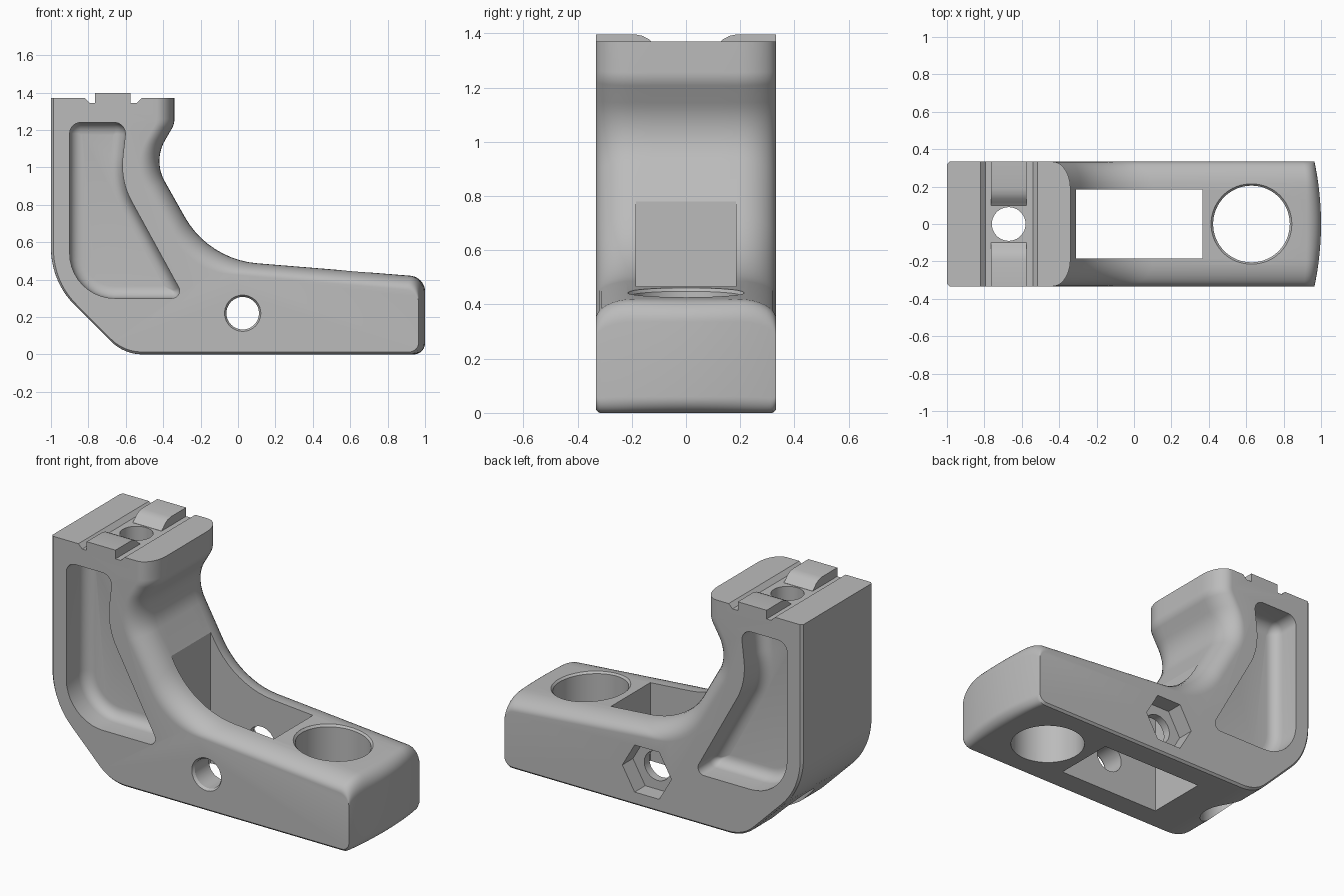
import bpy, bmesh, math
from mathutils import Vector

cube = bpy.data.objects.get("Cube")
if cube:
    bpy.data.objects.remove(cube)

grey = bpy.data.materials.new("mid_grey")
grey.use_nodes = True
grey.diffuse_color = (0.5, 0.5, 0.5, 1)
grey.node_tree.nodes["Principled BSDF"].inputs["Base Color"].default_value = (0.5, 0.5, 0.5, 1)

HALF = 0.333   # half width of the body


def rounded(corners, n=10):
    """Outline through (u, v, radius) corners, each filleted with n steps."""
    out = []
    for i, (u, v, r) in enumerate(corners):
        p = Vector((u, v))
        if r == 0:
            out.append(p)
            continue
        a = (Vector(corners[i - 1][:2]) - p).normalized()
        b = (Vector(corners[(i + 1) % len(corners)][:2]) - p).normalized()
        half = a.angle(b) / 2
        c = p + (a + b).normalized() * (r / math.sin(half))
        t = r / math.tan(half)
        v0, v1 = (p + a * t - c).normalized(), (p + b * t - c).normalized()
        out += [c + v0.slerp(v1, k / n) * r for k in range(n + 1)]
    return out


def inset(corners, d):
    """Move the sides of a counter-clockwise cornered outline inwards by d."""
    out = []
    for i, (u, v, r) in enumerate(corners):
        p = Vector((u, v))
        e0 = (p - Vector(corners[i - 1][:2])).normalized()
        e1 = (Vector(corners[(i + 1) % len(corners)][:2]) - p).normalized()
        n0, n1 = Vector((-e0.y, e0.x)), Vector((-e1.y, e1.x))
        q = p + (n0 + n1) * (d / (1 + n0.dot(n1)))
        convex = e0.x * e1.y - e0.y * e1.x > 0
        out.append((q.x, q.y, max(r - d, 0.003) if convex else r + d))
    return out


def circle(u, v, r, n=64, turn=0.0):
    return [Vector((u + r * math.cos(turn + math.tau * k / n),
                    v + r * math.sin(turn + math.tau * k / n))) for k in range(n)]


def on_y(outline, y):
    return [(p.x, y, p.y) for p in outline]


def on_z(outline, z):
    return [(p.x, p.y, z) for p in outline]


def loft(name, rings):
    """Closed skin over rings of equal length."""
    bm = bmesh.new()
    vs = [[bm.verts.new(p) for p in ring] for ring in rings]
    n = len(vs[0])
    for r0, r1 in zip(vs, vs[1:]):
        for i in range(n):
            j = (i + 1) % n
            bm.faces.new((r0[i], r0[j], r1[j], r1[i]))
    bm.faces.new(vs[0])
    bm.faces.new(vs[-1])
    bmesh.ops.recalc_face_normals(bm, faces=bm.faces)
    me = bpy.data.meshes.new(name)
    bm.to_mesh(me)
    bm.free()
    me.materials.append(grey)
    ob = bpy.data.objects.new(name, me)
    bpy.context.collection.objects.link(ob)
    return ob


def activate(ob):
    bpy.ops.object.select_all(action='DESELECT')
    ob.select_set(True)
    bpy.context.view_layer.objects.active = ob


def cut(target, rings):
    cutter = loft("cutter", rings)
    cutter.hide_render = True
    mod = target.modifiers.new("cut", 'BOOLEAN')
    mod.operation, mod.solver, mod.object = 'DIFFERENCE', 'EXACT', cutter
    activate(target)
    bpy.ops.object.modifier_apply(modifier=mod.name)
    bpy.data.objects.remove(cutter)


# Body: the outline shrinks towards both sides, rounding the front and top
middle = rounded([(-1, 1.37, 0), (-1, 0.39, 0.43), (-0.61, 0, 0.24), (1, 0, 0.06),
                  (1, 0.414, 0.085), (-0.157, 0.508, 0.49), (-0.454, 1.036, 0.22),
                  (-0.34, 1.23, 0.1), (-0.34, 1.37, 0)])
side = rounded([(-1, 1.37, 0), (-1, 0.39, 0.43), (-0.61, 0, 0.24), (0.965, 0, 0.05),
                (0.965, 0.34, 0.07), (-0.247, 0.446, 0.38), (-0.567, 1.015, 0.27),
                (-0.435, 1.24, 0.08), (-0.435, 1.37, 0)])


def clamp(f):
    return max(0, min(1, f))


def section(y):
    s = abs(y)
    bulge = 1 - math.sqrt(max(0, 1 - max(0, (s - 0.19) / (HALF - 0.19)) ** 2))
    bow = (s / HALF) ** 2
    chamfer = max(0, s - HALF + 0.013)
    ring = []
    for m, e in zip(middle, side):
        w = bulge + (bow - bulge) * clamp((m.x - 0.9) / 0.1)   # gentle bow at the tip
        x = m.x + (e.x - m.x) * w + chamfer * clamp((-0.61 - m.x) / 0.39)
        z = m.y + (e.y - m.y) * bulge + chamfer * clamp(1 - m.y / 0.39)
        ring.append((x, y, z))
    return ring


edge = [0.19 + (HALF - 0.19) * math.sin(math.radians(a)) for a in (0, 12, 24, 36, 48, 58, 66, 74, 82, 90)]
half = [0.06, 0.125] + edge
body = loft("grip_body", [section(y) for y in [-y for y in reversed(half)] + [0] + half])

# Side pockets with a filleted floor
pocket = [(-0.9, 1.24, 0.06), (-0.9, 0.3, 0.24), (-0.285, 0.3, 0.04),
          (-0.63, 0.93, 0.4), (-0.595, 1.24, 0.06)]
FILLET = 0.065
for s in (-1, 1):
    rings = [on_y(rounded(pocket), s * 0.4)]
    for k in range(7):
        a = math.radians(15 * k)
        rings.append(on_y(rounded(inset(pocket, FILLET * (1 - math.cos(a)))),
                          s * (0.218 - FILLET * math.sin(a))))
    cut(body, rings)

# Rectangular window
window = [Vector(p) for p in ((-0.31, -0.185), (0.365, -0.185), (0.365, 0.185), (-0.31, 0.185))]
cut(body, [on_z(window, -0.1), on_z(window, 1)])


# Large front hole, its chamfer following the sloping top
def sloped(r, lift):
    return [(p.x, p.y, 0.495 - 0.081 * p.x + lift) for p in circle(0.628, 0, r)]


cut(body, [on_z(circle(0.628, 0, 0.205), -0.1), sloped(0.205, -0.012),
           sloped(0.216, 0), sloped(0.216, 0.1)])

# Cross bolt hole and hexagonal nut recess
bolt = [(0.097, -0.4), (0.097, -HALF), (0.087, -HALF + 0.015), (0.087, 0.4)]
cut(body, [on_y(circle(0.025, 0.22, r, 48), y) for r, y in bolt])
nut = circle(0.025, 0.22, 0.162, 6)
cut(body, [on_y(nut, HALF - 0.1), on_y(nut, 0.4)])

# Top groove, then the vertical screw hole with its counterbore
groove = [Vector(p) for p in ((-0.845, 1.395), (-0.795, 1.345), (-0.54, 1.345), (-0.49, 1.395))]
cut(body, [on_y(groove, -0.4), on_y(groove, 0.4)])
cut(body, [on_z(circle(-0.67, 0, r, 48), z)
           for r, z in ((0.145, -0.1), (0.145, 0.25), (0.09, 0.25), (0.09, 1.5))])

# Raised locating rails with ramped inner ends
ramp = [(HALF, 1.33), (HALF, 1.397), (0.19, 1.397), (0.16, 1.391), (0.135, 1.378),
        (0.115, 1.357), (0.1, 1.346), (0.1, 1.33)]
rails = [loft(name, [[(x, s * y, z) for y, z in ramp] for x in (-0.765, -0.575)])
         for name, s in (("front_rail", -1), ("back_rail", 1))]

for ob in [body] + rails:
    activate(ob)
    bpy.ops.object.shade_smooth_by_angle(angle=math.radians(28))
